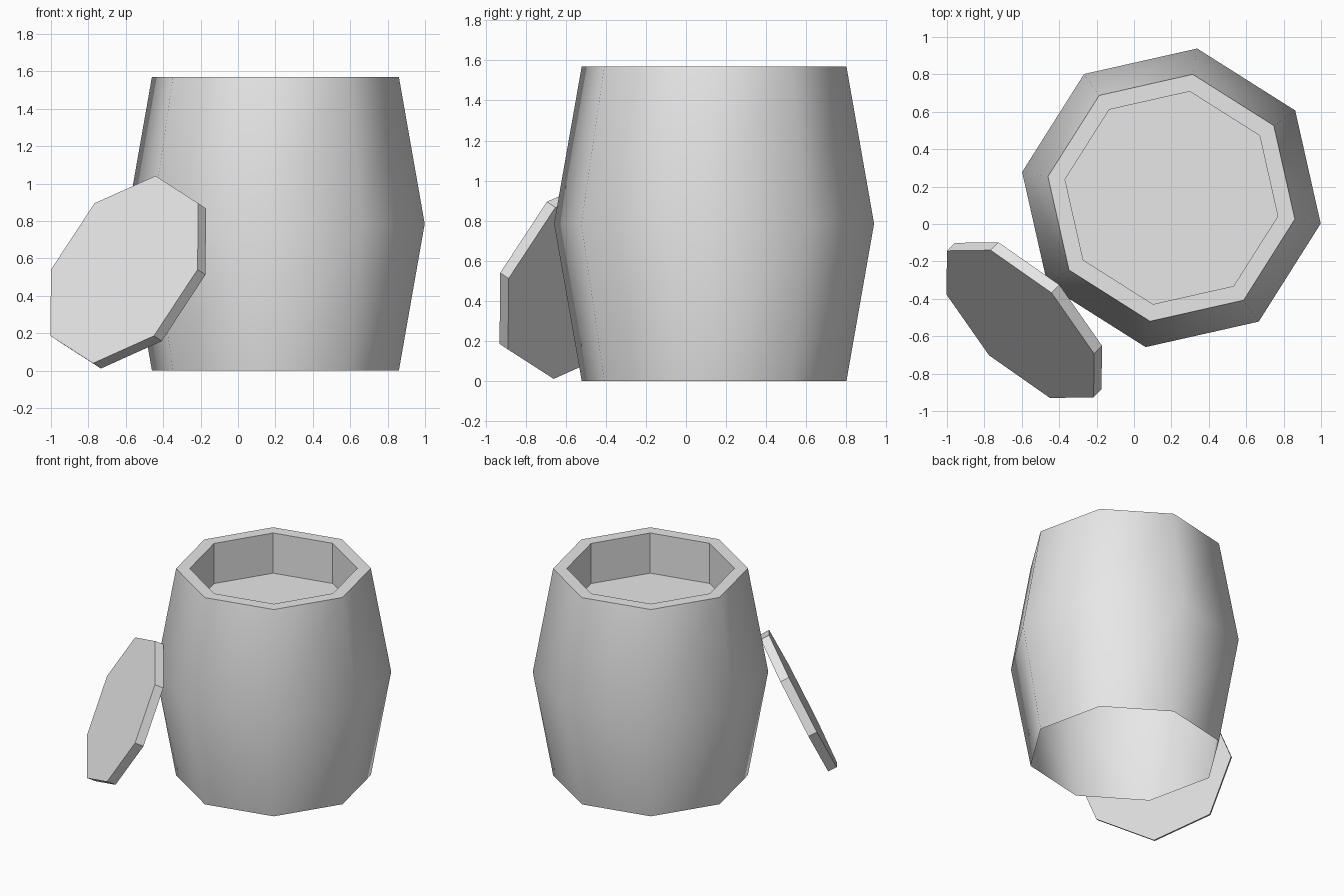
import bpy, bmesh, math
from mathutils import Vector

cube = bpy.data.objects.get("Cube")
if cube:
    bpy.data.objects.remove(cube, do_unlink=True)

SIDES = 8
TURN = math.radians(-9.8)

grey = bpy.data.materials.new("plain_grey")
grey.use_nodes = True
grey.diffuse_color = (0.8, 0.8, 0.8, 1)
grey.node_tree.nodes["Principled BSDF"].inputs["Base Color"].default_value = (0.8, 0.8, 0.8, 1)


def finish(bm, name, location):
    mesh = bpy.data.meshes.new(name)
    bm.to_mesh(mesh)
    bm.free()
    mesh.materials.append(grey)
    obj = bpy.data.objects.new(name, mesh)
    obj.location = location
    bpy.context.collection.objects.link(obj)
    return obj


def ring(bm, radius, z):
    angles = [TURN + math.tau * i / SIDES for i in range(SIDES)]
    return [bm.verts.new((radius * math.cos(a), radius * math.sin(a), z)) for a in angles]


def bridge(bm, lower, upper, smooth):
    for i in range(SIDES):
        j = (i + 1) % SIDES
        face = bm.faces.new((lower[i], lower[j], upper[j], upper[i]))
        face.smooth = smooth


# Barrel: smooth bulging staves with an open base, flat rim and recessed floor
bm = bmesh.new()
base = ring(bm, 0.67, 0)
belly = ring(bm, 0.81, 0.785)
top = ring(bm, 0.67, 1.57)
lip = ring(bm, 0.577, 1.57)
floor = ring(bm, 0.577, 1.265)
bridge(bm, base, belly, True)
bridge(bm, belly, top, True)
bridge(bm, top, lip, False)
bridge(bm, lip, floor, False)
bm.faces.new(floor)
for i in range(SIDES):
    bm.edges.get((top[i], top[(i + 1) % SIDES])).smooth = False
finish(bm, "barrel", (0.2, 0.14, 0))

# Lid: flat octagonal slab leaning against the barrel
THICKNESS = 0.066
normal = Vector((-1, -1, 0.667)).normalized()
bm = bmesh.new()
bmesh.ops.create_cone(bm, cap_ends=True, segments=SIDES, radius1=0.554,
                      radius2=0.554, depth=THICKNESS)
lid = finish(bm, "lid", Vector((-0.608, -0.535, 0.54)) - normal * THICKNESS / 2)
lid.rotation_euler = normal.to_track_quat('Z', 'Y').to_euler()
